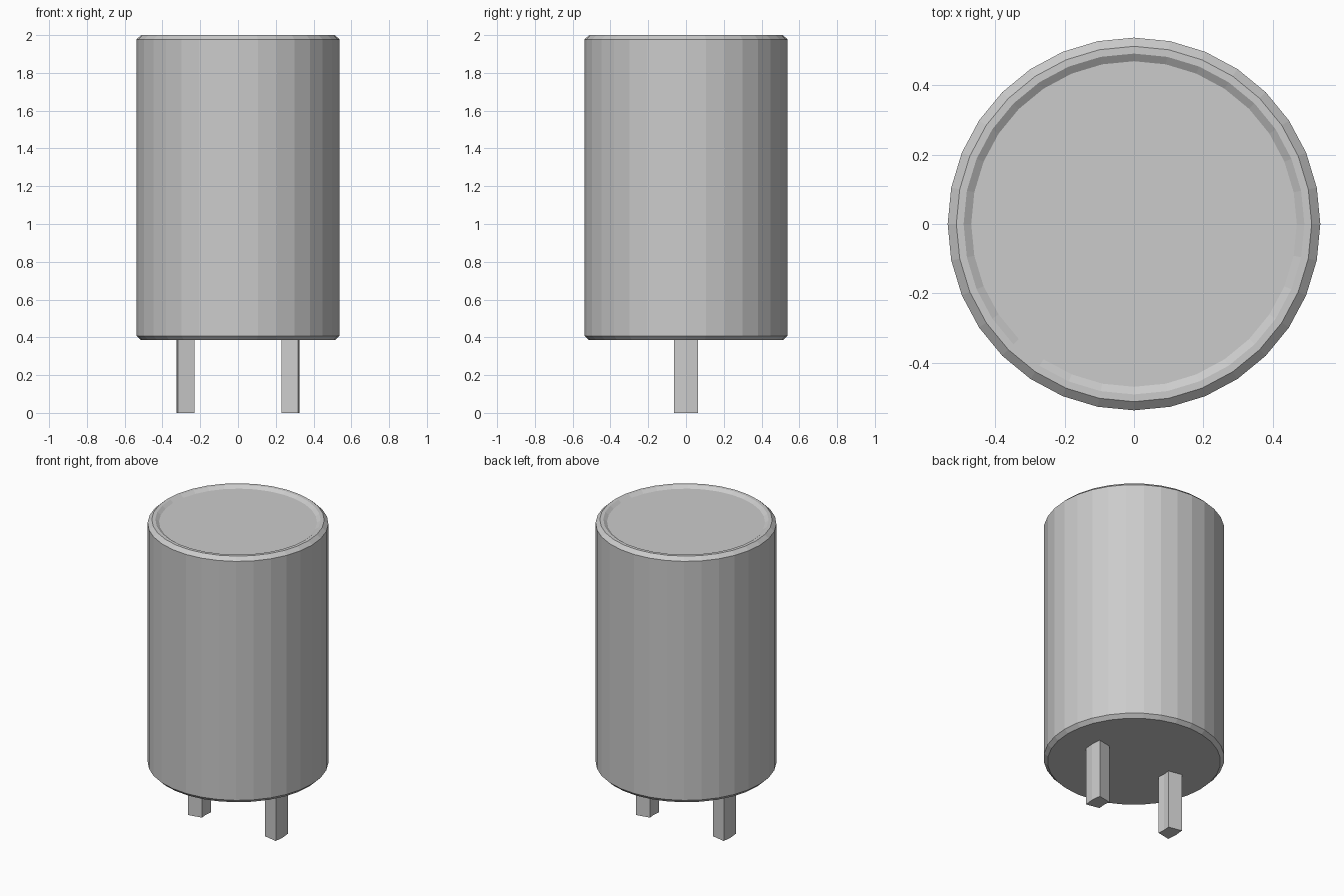
import bpy, bmesh
from math import cos, sin, radians

if "Cube" in bpy.data.objects:
    bpy.data.objects.remove(bpy.data.objects["Cube"])

STEP = radians(11.25)  # 32 sides


def make_object(name, bm):
    bmesh.ops.recalc_face_normals(bm, faces=bm.faces)
    mesh = bpy.data.meshes.new(name)
    bm.to_mesh(mesh)
    bm.free()
    obj = bpy.data.objects.new(name, mesh)
    bpy.context.collection.objects.link(obj)
    return obj


def ring(bm, r, z):
    return [bm.verts.new((r * cos(i * STEP), r * sin(i * STEP), z)) for i in range(32)]


# Can: bevelled cylinder with a shallow recessed lid
bm = bmesh.new()
profile = [(0.515, 0.385), (0.538, 0.408), (0.538, 1.977),
           (0.513, 2.0), (0.492, 2.0), (0.47, 1.985)]
rings = [ring(bm, r, z) for r, z in profile]
for a, b in zip(rings, rings[1:]):
    for i in range(32):
        j = (i + 1) % 32
        bm.faces.new((a[i], a[j], b[j], b[i]))
bm.faces.new(rings[0])
bm.faces.new(rings[-1])
make_object("can_body", bm)


# Pins: two-segment ring sectors on either side
def pin(name, side):
    bm = bmesh.new()
    outline = [(0.325, -1), (0.325, 0), (0.325, 1), (0.234, 1), (0.234, 0), (0.234, -1)]
    verts = [bm.verts.new((side * r * cos(k * STEP), r * sin(k * STEP), 0)) for r, k in outline]
    base = bm.faces.new(verts)
    top = bmesh.ops.extrude_face_region(bm, geom=[base], use_keep_orig=True)["geom"]
    moved = [v for v in top if isinstance(v, bmesh.types.BMVert)]
    bmesh.ops.translate(bm, verts=moved, vec=(0, 0, 0.385))
    make_object(name, bm)


pin("right_pin", 1)
pin("left_pin", -1)
